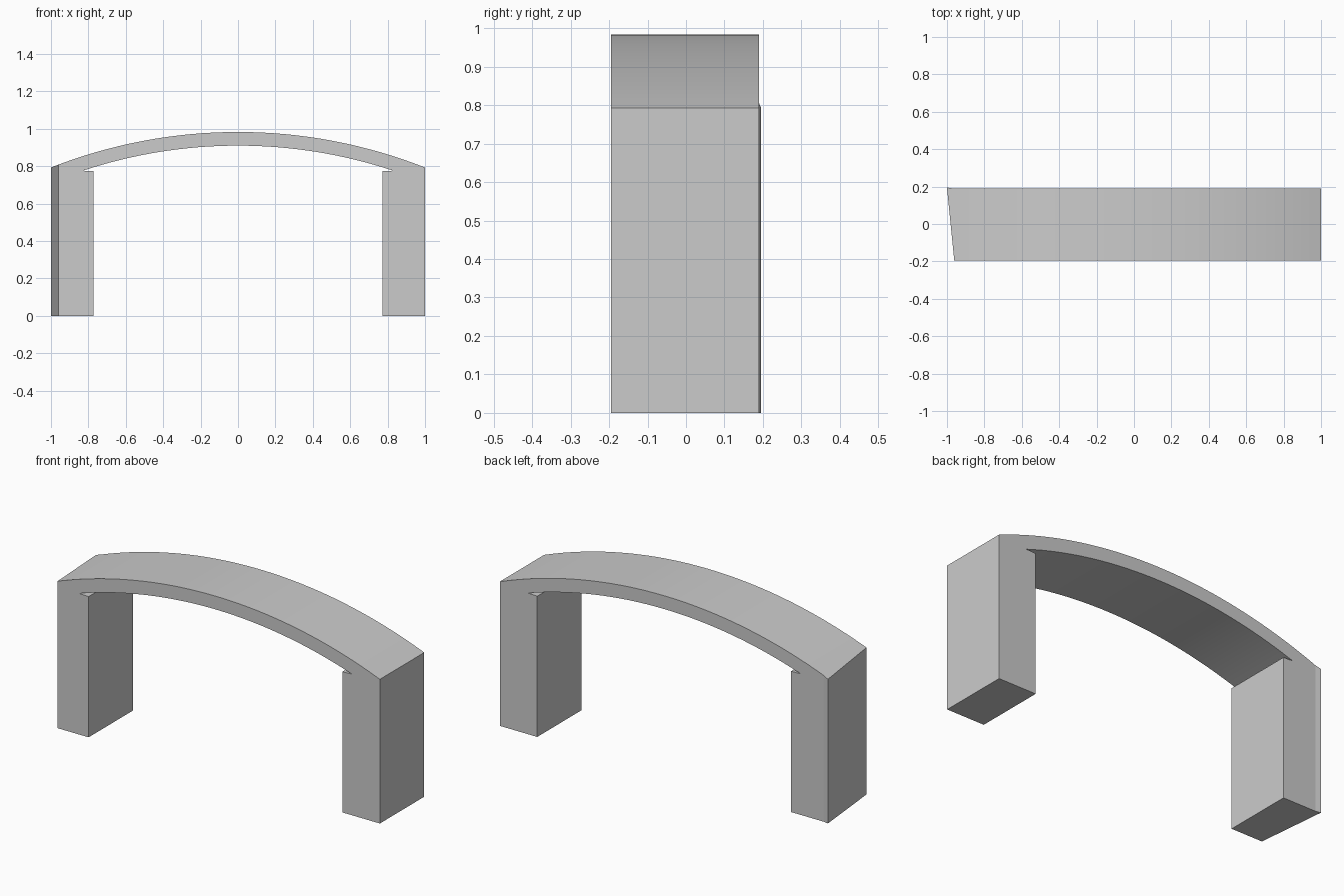
import bpy, bmesh, math

if "Cube" in bpy.data.objects:
    bpy.data.objects.remove(bpy.data.objects["Cube"])

FRONT, BACK, FLARE = -0.1955, 0.19, 0.1955
SEGS = 32

def arc(half, top, end, n):
    """Circular arc points from +half to -half, rising to top in the middle."""
    sag = top - end
    r = (half * half + sag * sag) / (2 * sag)
    a = math.asin(half / r)
    pts = []
    for i in range(n + 1):
        t = a - 2 * a * i / n
        pts.append((r * math.sin(t), top - r + r * math.cos(t)))
    return pts

# arch outline: outer curve, left leg, inner curve with small notches, right leg
outer = arc(1.0, 0.983, 0.793, SEGS)
inner = arc(0.83, 0.91, 0.776, SEGS)[::-1]
profile = (outer + [(-1, 0), (-0.772, 0), (-0.772, 0.774)] + inner
           + [(0.772, 0.774), (0.772, 0), (1, 0)])

bm = bmesh.new()
face = bm.faces.new([bm.verts.new((x, FRONT, z)) for x, z in profile])
ext = bmesh.ops.extrude_face_region(bm, geom=[face])
bmesh.ops.translate(bm, vec=(0, BACK - FRONT, 0),
                    verts=[g for g in ext["geom"] if isinstance(g, bmesh.types.BMVert)])
bmesh.ops.recalc_face_normals(bm, faces=bm.faces)

def cut(co, no, clear=False):
    geom = bm.verts[:] + bm.edges[:] + bm.faces[:]
    res = bmesh.ops.bisect_plane(bm, geom=geom, dist=1e-5, plane_co=co,
                                 plane_no=no, clear_outer=clear)
    if clear:
        edges = [e for e in res["geom_cut"] if isinstance(e, bmesh.types.BMEdge)]
        bmesh.ops.contextual_create(bm, geom=edges)

# slanted left end
cut((-0.9995, BACK, 0), (-(BACK - FRONT), -0.0385, 0), True)
# slight flare on the back left corner
cut((-0.97, 0, 0), (-1, 0, 0))
for v in bm.verts:
    if v.co.x < -0.99 and v.co.y > 0.1:
        v.co.x, v.co.y = -1, FLARE
bmesh.ops.recalc_face_normals(bm, faces=bm.faces)

mesh = bpy.data.meshes.new("arch")
bm.to_mesh(mesh)
bm.free()
arch = bpy.data.objects.new("arch", mesh)
bpy.context.collection.objects.link(arch)
bpy.context.view_layer.objects.active = arch
arch.select_set(True)
bpy.ops.object.shade_smooth_by_angle(angle=math.radians(5))
